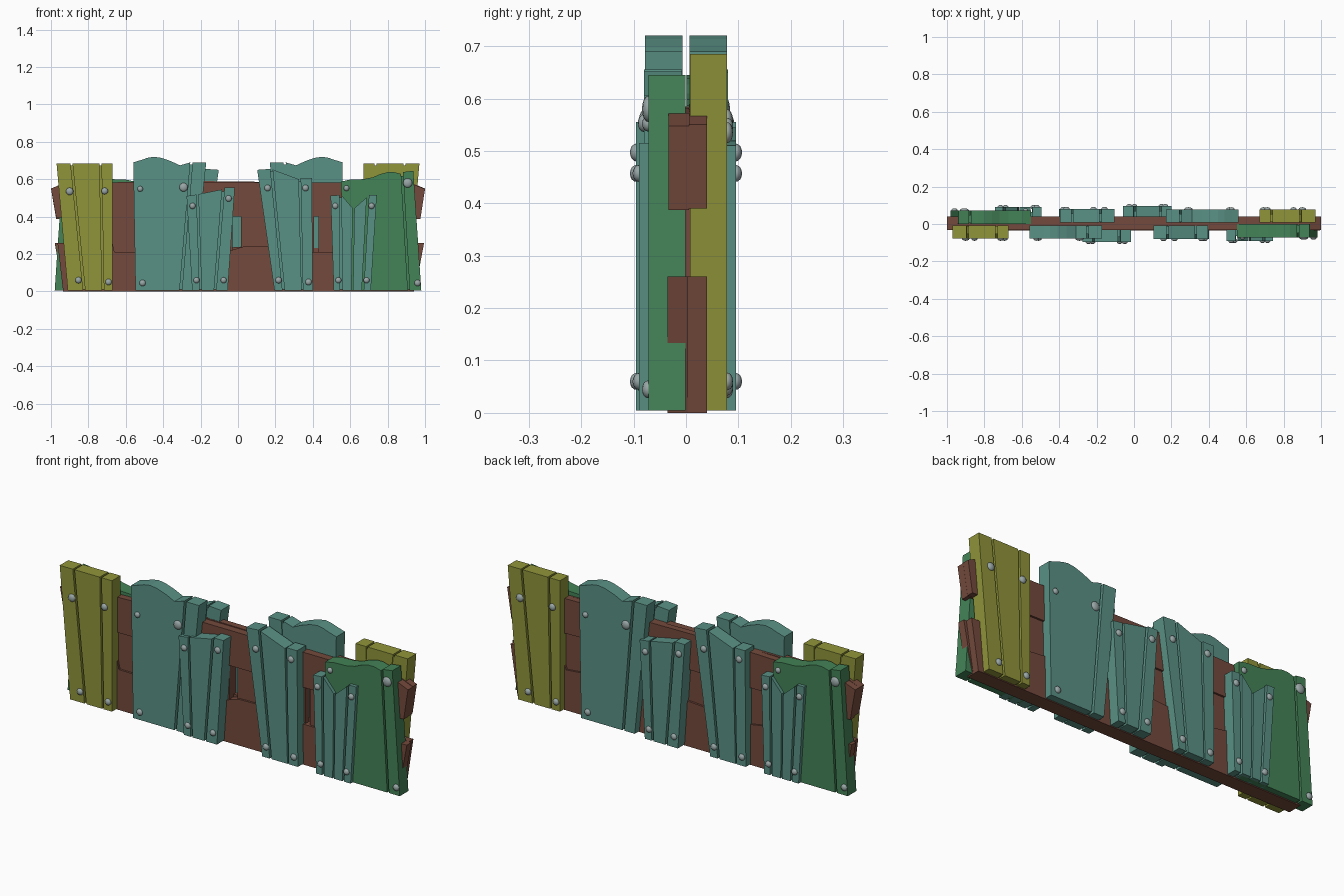
import bpy, bmesh, math
from mathutils import Matrix


def material(name, rgb):
    m = bpy.data.materials.new(name)
    m.diffuse_color = (*rgb, 1)
    return m


TEAL = material("teal paint", (0.102, 0.285, 0.235))
BROWN = material("brown wood", (0.175, 0.068, 0.045))
OLIVE = material("olive paint", (0.28, 0.30, 0.042))
GREEN = material("green paint", (0.057, 0.225, 0.095))
STEEL = material("grey steel", (0.32, 0.38, 0.38))


def finish(name, bm, mat):
    bmesh.ops.recalc_face_normals(bm, faces=bm.faces)
    me = bpy.data.meshes.new(name)
    bm.to_mesh(me)
    bm.free()
    me.materials.append(mat)
    ob = bpy.data.objects.new(name, me)
    bpy.context.collection.objects.link(ob)
    return ob


def add_prism(bm, pts, y0, y1):
    """Extrude an x-z outline from y0 to y1."""
    face = bm.faces.new([bm.verts.new((x, y0, z)) for x, z in pts])
    ext = bmesh.ops.extrude_face_region(bm, geom=[face])
    verts = [v for v in ext["geom"] if isinstance(v, bmesh.types.BMVert)]
    bmesh.ops.translate(bm, verts=verts, vec=(0, y1 - y0, 0))


def board(name, pts, y0, y1, mat):
    bm = bmesh.new()
    add_prism(bm, pts, y0, y1)
    return finish(name, bm, mat)


HALF_TURN = Matrix.Rotation(math.pi, 4, 'Z')


def panel(name, mat, y0, y1, planks, bolts, back_shift=0.0):
    """Planks (top points, bottom left x, bottom right x) with grooves between
    them and bolts; made for the front and turned half round for the back."""
    for side in ("front", "back"):
        bm = bmesh.new()
        for top, xl, xr in planks:
            add_prism(bm, top + [(xr, 0.005), (xl, 0.005)], y0, y1)
        # recessed groove floor between neighbouring planks
        for (ta, _, ra), (tb, lb, _) in zip(planks, planks[1:]):
            (xa, za), (xb, zb) = ta[-1], tb[0]
            z = min(za, zb) - 0.012
            add_prism(bm, [(xa - .01, z), (xb + .01, z), (lb + .01, .01), (ra - .01, .01)],
                      y0 + 0.025, y1 - 0.004)
        bb = bmesh.new()
        for x, z, r in bolts:
            bmesh.ops.create_uvsphere(
                bb, u_segments=12, v_segments=8, radius=1,
                matrix=Matrix.Translation((x, y0, z)) @ Matrix.Diagonal((r, 0.012, r, 1)))
        for b in (bm, bb):
            if side == "back":
                b.transform(Matrix.Translation((back_shift, 0, 0)) @ HALF_TURN)
        for f in bb.faces:
            f.smooth = True
        finish(f"{name}_{side}", bm, mat)
        finish(f"{name}_bolts_{side}", bb, STEEL)


# olive panel near the end
panel("olive_planks", OLIVE, -0.078, -0.008, [
    ([(-.97, .685), (-.895, .685)], -.91, -.828),
    ([(-.885, .685), (-.74, .685)], -.817, -.727),
    ([(-.73, .685), (-.67, .685)], -.717, -.67)],
    [(-.90, .535, .02), (-.713, .537, .018), (-.853, .06, .017), (-.692, .05, .017)])

# wide teal panel with wavy top
panel("wavy_teal_planks", TEAL, -0.078, -0.007, [
    ([(-.56, .69), (-.52, .702), (-.485, .714), (-.45, .72), (-.41, .714),
      (-.36, .697), (-.31, .674), (-.255, .69)], -.548, -.312),
    ([(-.243, .69), (-.17, .69)], -.30, -.24)],
    [(-.523, .548, .015), (-.291, .557, .023), (-.51, .045, .017)])

# short teal panel, standing proud of the others
panel("short_teal_planks", TEAL, -0.095, -0.025, [
    ([(-.275, .51), (-.222, .518)], -.245, -.205),
    ([(-.212, .52), (-.085, .545)], -.195, -.128),
    ([(-.072, .555), (-.017, .555)], -.117, -.055)],
    [(-.243, .457, .016), (-.05, .497, .017), (-.222, .06, .016), (-.077, .06, .016)],
    back_shift=-0.075)

# middle teal panel with sloped top
panel("sloped_teal_planks", TEAL, -0.08, -0.008, [
    ([(.103, .65), (.173, .655)], .195, .238),
    ([(.185, .652), (.325, .60)], .249, .34),
    ([(.335, .607), (.395, .607)], .347, .40)],
    [(.158, .553, .017), (.361, .553, .017), (.217, .06, .017), (.377, .05, .017)])

# notched teal panel
panel("notched_teal_planks", TEAL, -0.09, -0.02, [
    ([(.495, .512), (.543, .515)], .512, .546),
    ([(.553, .515), (.613, .445)], .558, .607),
    ([(.622, .445), (.688, .503)], .615, .662),
    ([(.70, .515), (.742, .515)], .672, .71)],
    [(.52, .457, .016), (.714, .457, .016), (.537, .06, .016), (.687, .06, .016)])

# green end panel
panel("green_planks", GREEN, -0.072, -0.001, [
    ([(.55, .587), (.60, .598), (.67, .60), (.72, .61), (.76, .627), (.80, .638),
      (.835, .638), (.872, .628)], .57, .908),
    ([(.882, .638), (.937, .645)], .918, .98)],
    [(.58, .552, .015), (.907, .58, .025), (.96, .045, .017)])

# upper and lower brown rails, in two layers each
board("upper_rail_front", [(-1, .55), (-.94, .575), (-.60, .585), (.55, .582), (.94, .572), (1, .548),
                           (.975, .387), (.6, .40), (-.6, .40), (-.972, .395)], -.033, .006, BROWN)
board("upper_rail_back", [(-1, .55), (-.94, .572), (-.2, .59), (.6, .58), (.94, .575), (1, .55),
                          (.975, .39), (.6, .40), (-.6, .40), (-.972, .387)], .006, .04, BROWN)
board("lower_rail_front", [(-.965, .26), (-.67, .255), (-.66, .21), (-.1, .20), (.03, .24), (.27, .245),
                           (.40, .21), (.6, .21), (.68, .255), (.995, .26), (.965, .1), (.94, 0), (-.935, 0)],
      -.035, .004, BROWN)
board("lower_rail_back", [(-.98, .26), (-.67, .255), (-.4, .21), (.03, .24), (.27, .245),
                          (.66, .21), (.68, .255), (.98, .26), (.94, 0), (-.935, 0)],
      .004, .04, BROWN)

# thinner infill boards between the rails
for i, (x0, x1) in enumerate([(-.92, -.03), (.015, .405), (.43, .90)]):
    board(f"infill_board_{i + 1}", [(x0, .45), (x1, .45), (x1, .15), (x0, .15)], -.025, .03, BROWN)
